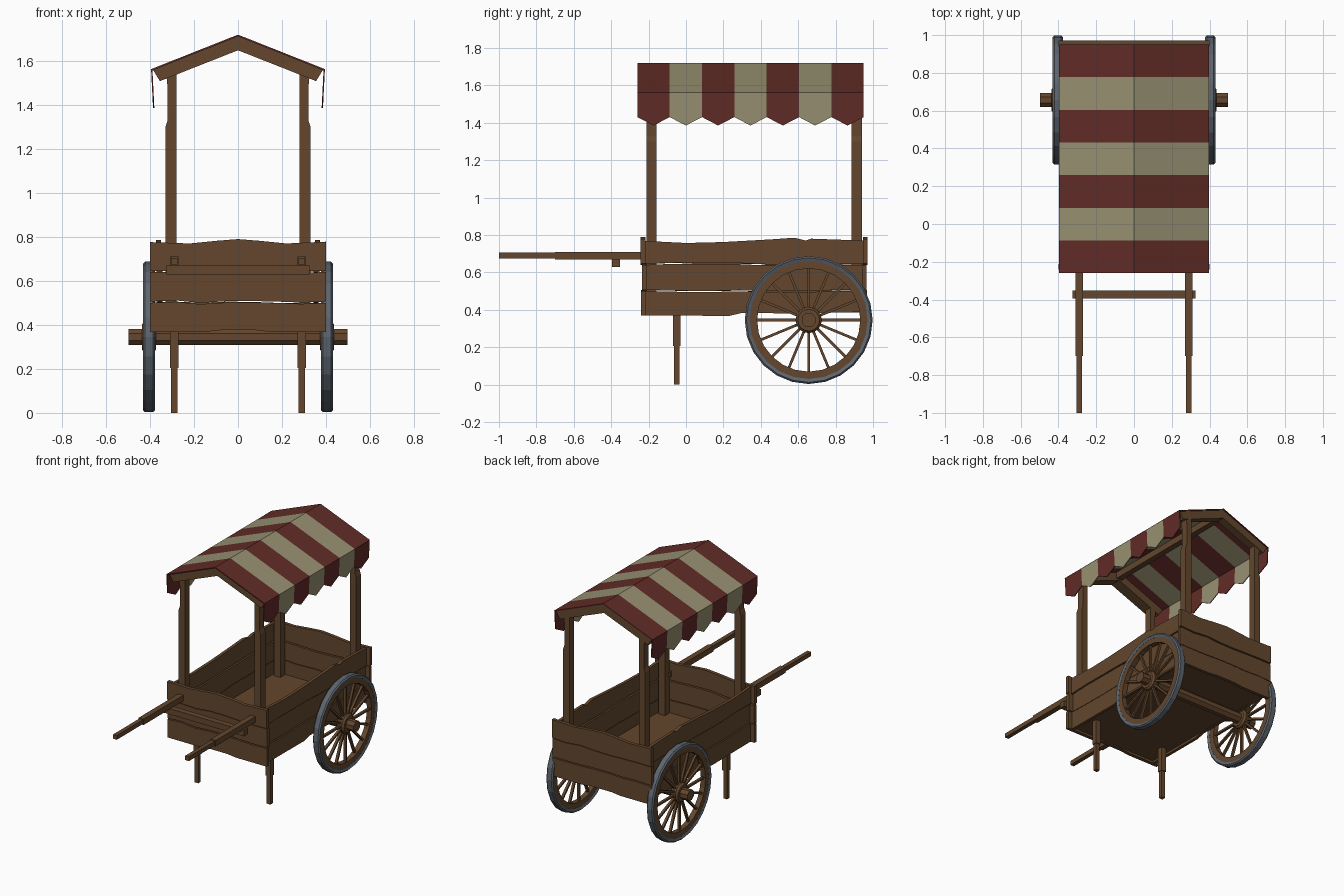
import bpy, bmesh, math, random
from mathutils import Vector

if "Cube" in bpy.data.objects:
    bpy.data.objects.remove(bpy.data.objects["Cube"])

random.seed(4)


def material(name, rgb):
    m = bpy.data.materials.new(name)
    m.diffuse_color = (*rgb, 1)
    m.use_nodes = True
    m.node_tree.nodes["Principled BSDF"].inputs["Base Color"].default_value = m.diffuse_color
    return m


WOOD = material("wood", (0.125, 0.062, 0.026))
RED = material("red_cloth", (0.12, 0.025, 0.02))
CREAM = material("cream_cloth", (0.31, 0.28, 0.165))
IRON = material("iron", (0.11, 0.13, 0.155))


def make(name, verts, faces, mat):
    me = bpy.data.meshes.new(name)
    me.from_pydata(verts, [], faces)
    bm = bmesh.new()
    bm.from_mesh(me)
    bmesh.ops.recalc_face_normals(bm, faces=bm.faces)
    bm.to_mesh(me)
    bm.free()
    ob = bpy.data.objects.new(name, me)
    me.materials.append(mat)
    bpy.context.collection.objects.link(ob)
    return ob


def prism(name, pts, axis, a, b, mat=WOOD):
    """Extrude a 2D outline along an axis from a to b."""
    def place(p, t):
        return {"x": (t, *p), "y": (p[0], t, p[1]), "z": (*p, t)}[axis]
    n = len(pts)
    verts = [place(p, a) for p in pts] + [place(p, b) for p in pts]
    faces = [tuple(range(n)), tuple(range(n, 2 * n))]
    faces += [(i, (i + 1) % n, n + (i + 1) % n, n + i) for i in range(n)]
    return make(name, verts, faces, mat)


def box(name, x, y, z, mat=WOOD):
    return prism(name, [(x[0], y[0]), (x[1], y[0]), (x[1], y[1]), (x[0], y[1])], "z", *z, mat)


def lathe(name, prof, cx, cy, cz, mat, n=24):
    """Closed ring: (radius, x offset) profile turned about the x axis."""
    k = len(prof)
    verts = []
    for i in range(n):
        t = 2 * math.pi * i / n
        verts += [(cx + dx, cy + r * math.cos(t), cz + r * math.sin(t)) for r, dx in prof]
    faces = [(i * k + j, i * k + (j + 1) % k, (i + 1) % n * k + (j + 1) % k, (i + 1) % n * k + j)
             for i in range(n) for j in range(k)]
    return make(name, verts, faces, mat)


def seam(z, lo, hi, n=7):
    """Worn plank edge."""
    return [(lo + (hi - lo) * i / n, z + (random.uniform(-.007, .007) if 0 < i < n else 0))
            for i in range(n + 1)]


def wall(name, axis, lo, hi, bottom, top, depth, out):
    """Three planks, each set at a slightly different depth."""
    edges = [bottom, seam(.503, lo, hi), seam(.643, lo, hi), top]
    for i in range(3):
        low = [(t, z + (.003 if i else 0)) for t, z in edges[i]]
        up = [(t, z - (.003 if i < 2 else 0)) for t, z in edges[i + 1]]
        d = out * (0, -.004, .002)[i]
        prism(f"{name}_plank_{i + 1}", low + up[::-1], axis, depth[0] + d, depth[1] + d)


# Cart bed
box("floor", (-.355, .355), (-.22, .95), (.385, .405))
side_top = [(-.217, .768), (0, .757), (.2, .762), (.45, .776), (.58, .785),
            (.64, .77), (.67, .78), (.947, .77)]
side_low = [(-.217, .37), (.23, .367), (.3, .383), (.6, .38), (.947, .388)]
for s, side in ((1, "right"), (-1, "left")):
    wall(f"{side}_wall", "x", -.217, .947, side_low, side_top, sorted((s * .348, s * .37)), s)
end_top = [(-.4, .776), (-.22, .77), (-.1, .782), (0, .79), (.1, .782), (.22, .77), (.4, .778)]
end_low = [(-.4, .368), (-.15, .368), (-.08, .376), (.08, .376), (.15, .368), (.4, .368)]
wall("front_wall", "y", -.4, .4, end_low, end_top, (-.24, -.215), -1)
wall("back_wall", "y", -.4, .4, end_low, end_top, (.945, .969), 1)

# Handles, crossbar, front legs
for s, side in ((1, "right"), (-1, "left")):
    x = s * .29
    box(f"{side}_handle", (x - .02, x + .02), (-.7, -.2), (.668, .71))
    box(f"{side}_grip", (x - .015, x + .015), (-1, -.69), (.674, .705))
    box(f"{side}_leg_top", (x - .02, x + .02), (-.07, -.03), (.205, .39))
    box(f"{side}_leg_foot", (x - .015, x + .015), (-.064, -.036), (0, .21))
box("handle_crossbar", (-.325, .325), (-.395, -.352), (.628, .67))

# Canopy posts, worn narrower near the top
for s, side in ((1, "right"), (-1, "left")):
    for y, end in ((-.185, "front"), (.913, "back")):
        outline = [(.28, .4), (.33, .4), (.33, 1.3), (.32, 1.33), (.32, 1.48),
                   (.328, 1.56), (.28, 1.575)]
        prism(f"{end}_{side}_post", [(s * a, b) for a, b in outline], "y", y - .027, y + .027)

# Rafters and ridge beam
for y0, y1, end in ((-.238, -.158, "front"), (.883, .943, "back")):
    for s, side in ((1, "right"), (-1, "left")):
        outline = [(0, 1.712), (.387, 1.56), (.355, 1.508), (0, 1.648)]
        prism(f"{end}_{side}_rafter", [(s * a, b) for a, b in outline], "y", y0, y1)
box("ridge_beam", (-.022, .022), (-.16, .885), (1.655, 1.703))

# Striped canopy with pointed valance
W = 1.21 / 7
for i in range(7):
    y0, y1 = -.26 + i * W, -.26 + (i + 1) * W
    mat = CREAM if i % 2 else RED
    roof = [(-.396, 1.562), (0, 1.719), (.396, 1.562), (.39, 1.556), (0, 1.711), (-.39, 1.556)]
    prism(f"canopy_stripe_{i + 1}", roof, "y", y0, y1, mat)
    flap = [(y0, 1.562), (y1, 1.562), (y1, 1.43), ((y0 + y1) / 2, 1.385), (y0, 1.43)]
    for s, side in ((1, "right"), (-1, "left")):
        ob = prism(f"{side}_valance_{i + 1}", flap, "x", s * .389, s * .395, mat)
        for v in ob.data.vertices:
            v.co.x -= s * (1.562 - v.co.z) * .05

# Wheels on a through axle
CY, CZ = .656, .345
axle = [(CY + .04 * math.cos(a), CZ + .04 * math.sin(a))
        for a in (math.pi / 8 + k * math.pi / 4 for k in range(8))]
prism("axle", axle, "x", -.497, .497)
for s, side in ((1, "right"), (-1, "left")):
    cx = s * .404
    lathe(f"{side}_tyre", [(.315, -.02), (.333, -.027), (.342, -.018), (.342, .018),
                           (.333, .027), (.315, .02)], cx, CY, CZ, IRON)
    lathe(f"{side}_rim", [(.276, -.019), (.32, -.019), (.32, .019), (.276, .019)], cx, CY, CZ, WOOD)
    lathe(f"{side}_hub", [(.03, -.032), (.058, -.032), (.07, -.018), (.07, .018),
                          (.058, .032), (.03, .032)], cx, CY, CZ, WOOD, 16)
    verts, faces = [], []
    for k in range(16):
        t = k * math.pi / 8
        r, w = Vector((0, math.cos(t), math.sin(t))), Vector((0, -math.sin(t), math.cos(t)))
        b = len(verts)
        for rad in (.06, .285):
            for u, v in ((-1, -1), (1, -1), (1, 1), (-1, 1)):
                verts.append(Vector((cx + u * .009, CY, CZ)) + r * rad + w * v * .007)
        faces += [tuple(b + j for j in f) for f in
                  ((0, 1, 2, 3), (4, 5, 6, 7), (0, 1, 5, 4), (1, 2, 6, 5), (2, 3, 7, 6), (3, 0, 4, 7))]
    make(f"{side}_spokes", verts, faces, WOOD)
